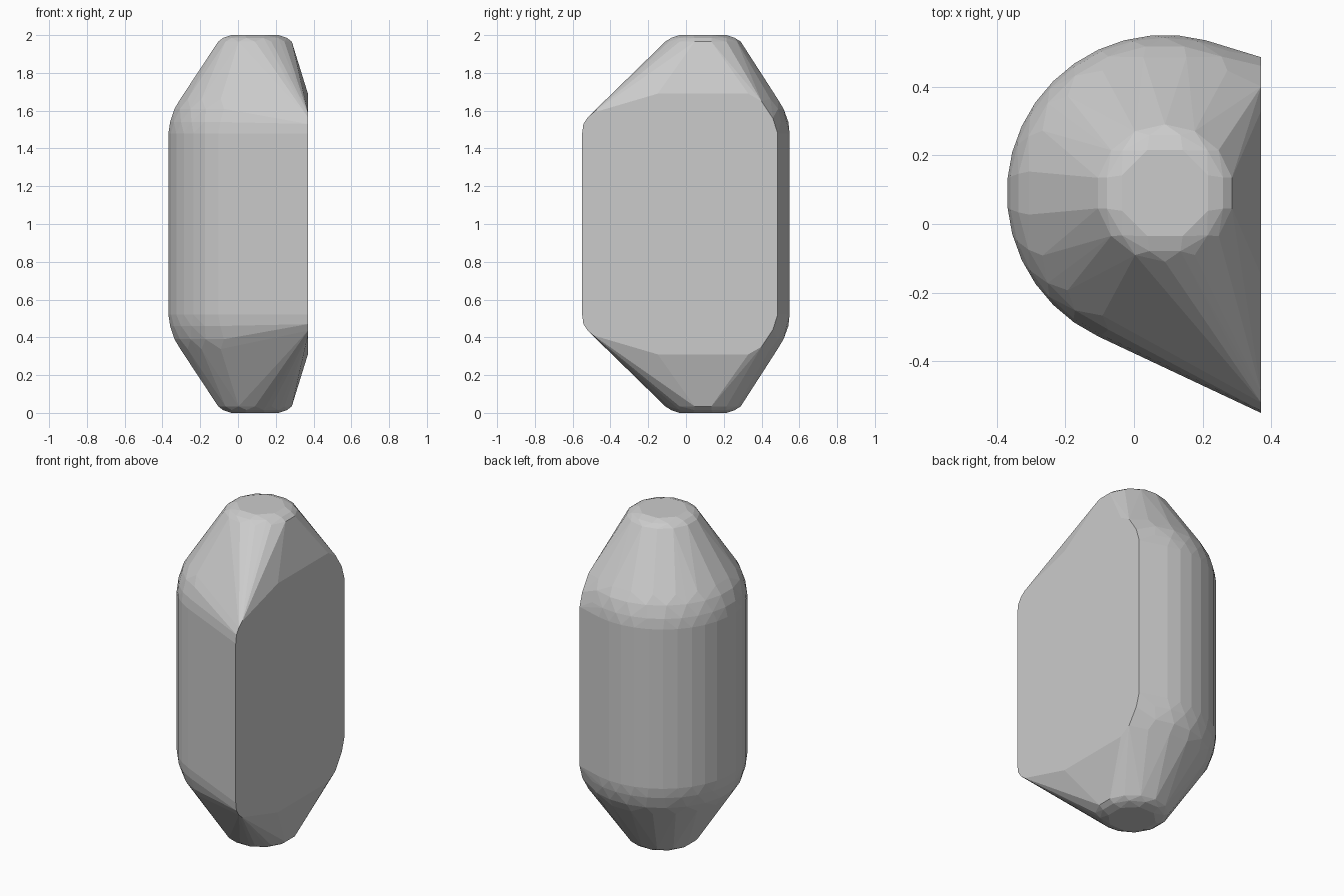
import bpy, bmesh, math

if "Cube" in bpy.data.objects:
    bpy.data.objects.remove(bpy.data.objects["Cube"])

CX, CY, FLAT_X = 0.09, 0.09, 0.37   # axis of the round side, plane of the flat side

# (radius, height, segments) of the rounded side, upper half
RINGS = [(0.46, 1.48, 36), (0.452, 1.54, 30), (0.43, 1.61, 24),
         (0.40, 1.662, 20), (0.20, 1.965, 14), (0.175, 1.985, 12), (0.135, 2.0, 8)]

# (y, z) outline of the flat side, upper half
FLAT = [(-0.55, 1.48), (-0.543, 1.53), (-0.52, 1.565), (-0.49, 1.59),
        (-0.15, 1.69), (0.33, 1.69), (0.40, 1.65), (0.46, 1.56), (0.485, 1.48)]


def ring(radius, z, count):
    """Circle points that stay on the inner side of the flat plane."""
    pts = []
    for i in range(count):
        a = 2 * math.pi * (i + 0.5) / count
        x, y = CX + radius * math.cos(a), CY + radius * math.sin(a)
        if x < FLAT_X - 0.05 or radius < 0.25:
            pts.append((x, y, z))
    return pts


points = [p for r in RINGS for p in ring(*r)]
points += [(FLAT_X, y, z) for y, z in FLAT]
points += [(x, y, 2 - z) for x, y, z in points]   # mirror about mid height

# capsule-like body: convex skin over the rings and the flat side
bm = bmesh.new()
for p in points:
    bm.verts.new(p)
res = bmesh.ops.convex_hull(bm, input=bm.verts[:])
unused = [v for v in bm.verts if not v.link_faces]
bmesh.ops.delete(bm, geom=unused, context='VERTS')
bmesh.ops.dissolve_limit(bm, angle_limit=math.radians(1),
                         verts=bm.verts[:], edges=bm.edges[:])
bmesh.ops.recalc_face_normals(bm, faces=bm.faces[:])

mesh = bpy.data.meshes.new("faceted_body")
bm.to_mesh(mesh)
bm.free()
body = bpy.data.objects.new("faceted_body", mesh)
bpy.context.collection.objects.link(body)
